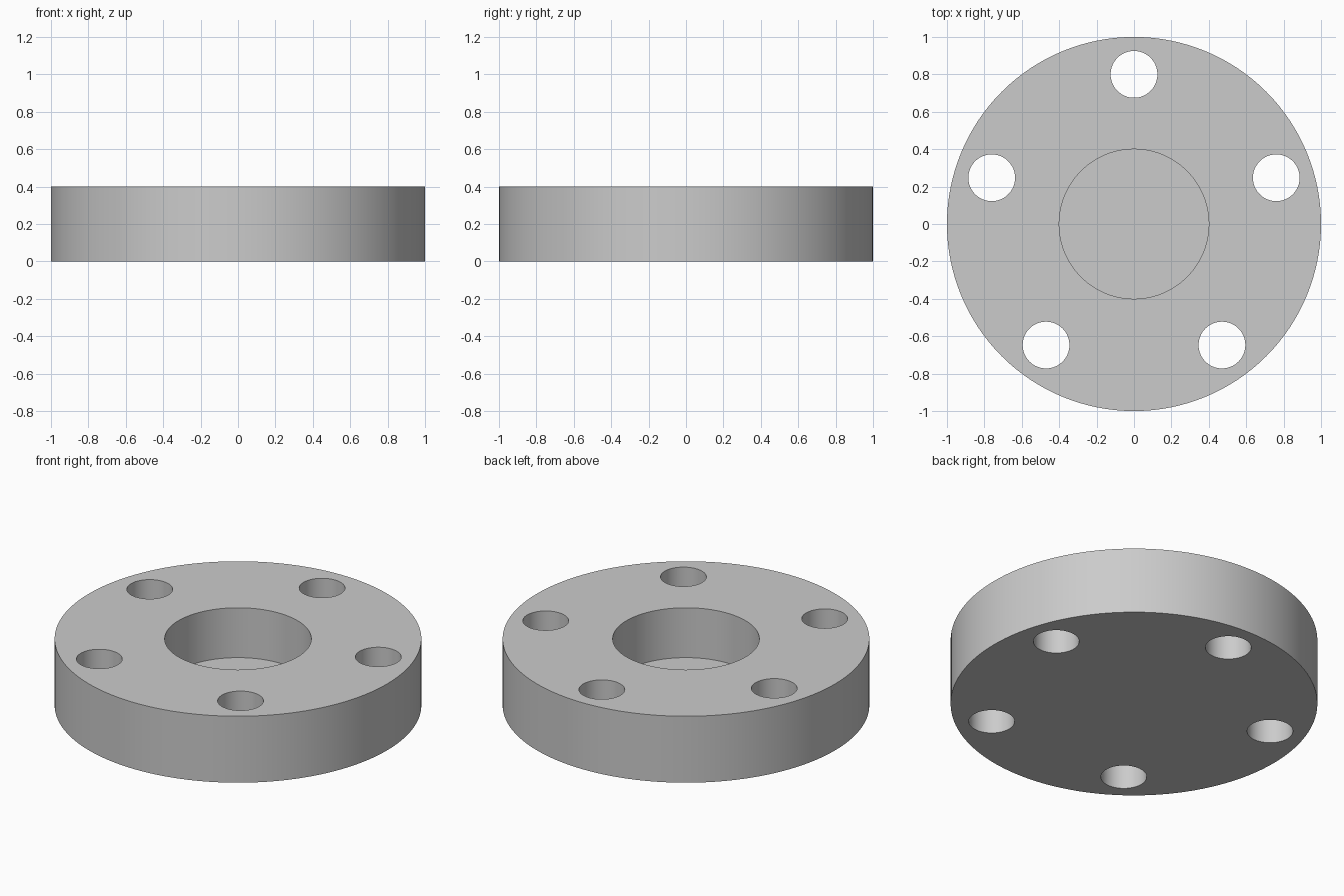
import bpy
import math

HEIGHT = 0.4
POCKET_FLOOR = 0.1
BOLT_CIRCLE = 0.8
BOLT_COUNT = 5

default_cube = bpy.data.objects.get("Cube")
if default_cube:
    bpy.data.objects.remove(default_cube, do_unlink=True)

# Plain grey metal
grey = bpy.data.materials.new("grey metal")
grey.use_nodes = True
colour = (0.6, 0.6, 0.6, 1)
grey.diffuse_color = colour
grey.node_tree.nodes["Principled BSDF"].inputs["Base Color"].default_value = colour


def cylinder(name, radius, bottom, top, x=0, y=0, sides=128):
    bpy.ops.mesh.primitive_cylinder_add(
        vertices=sides, radius=radius, depth=top - bottom,
        location=(x, y, (bottom + top) / 2))
    obj = bpy.context.object
    obj.name = name
    obj.data.materials.append(grey)
    return obj


def cut(body, cutter):
    cutter.hide_render = True
    mod = body.modifiers.new(cutter.name, "BOOLEAN")
    mod.operation = "DIFFERENCE"
    mod.solver = "EXACT"
    mod.object = cutter
    bpy.context.view_layer.objects.active = body
    bpy.ops.object.modifier_apply(modifier=mod.name)
    bpy.data.objects.remove(cutter, do_unlink=True)


# Round flange body
flange = cylinder("flange", 1, 0, HEIGHT)

# Blind centre pocket
cut(flange, cylinder("pocket_cutter", 0.4, POCKET_FLOOR, HEIGHT + 0.1))

# Ring of through holes, the first at the back
for i in range(BOLT_COUNT):
    angle = math.pi / 2 + math.tau * i / BOLT_COUNT
    cut(flange, cylinder("bolt_hole_cutter", 0.125, -0.1, HEIGHT + 0.1,
                         BOLT_CIRCLE * math.cos(angle),
                         BOLT_CIRCLE * math.sin(angle), 64))

# Rest on the ground with the origin at the base
bpy.ops.object.select_all(action="DESELECT")
flange.select_set(True)
bpy.context.view_layer.objects.active = flange
bpy.ops.object.transform_apply(location=True, rotation=True, scale=True)
bpy.ops.object.shade_smooth_by_angle(angle=math.radians(30))
